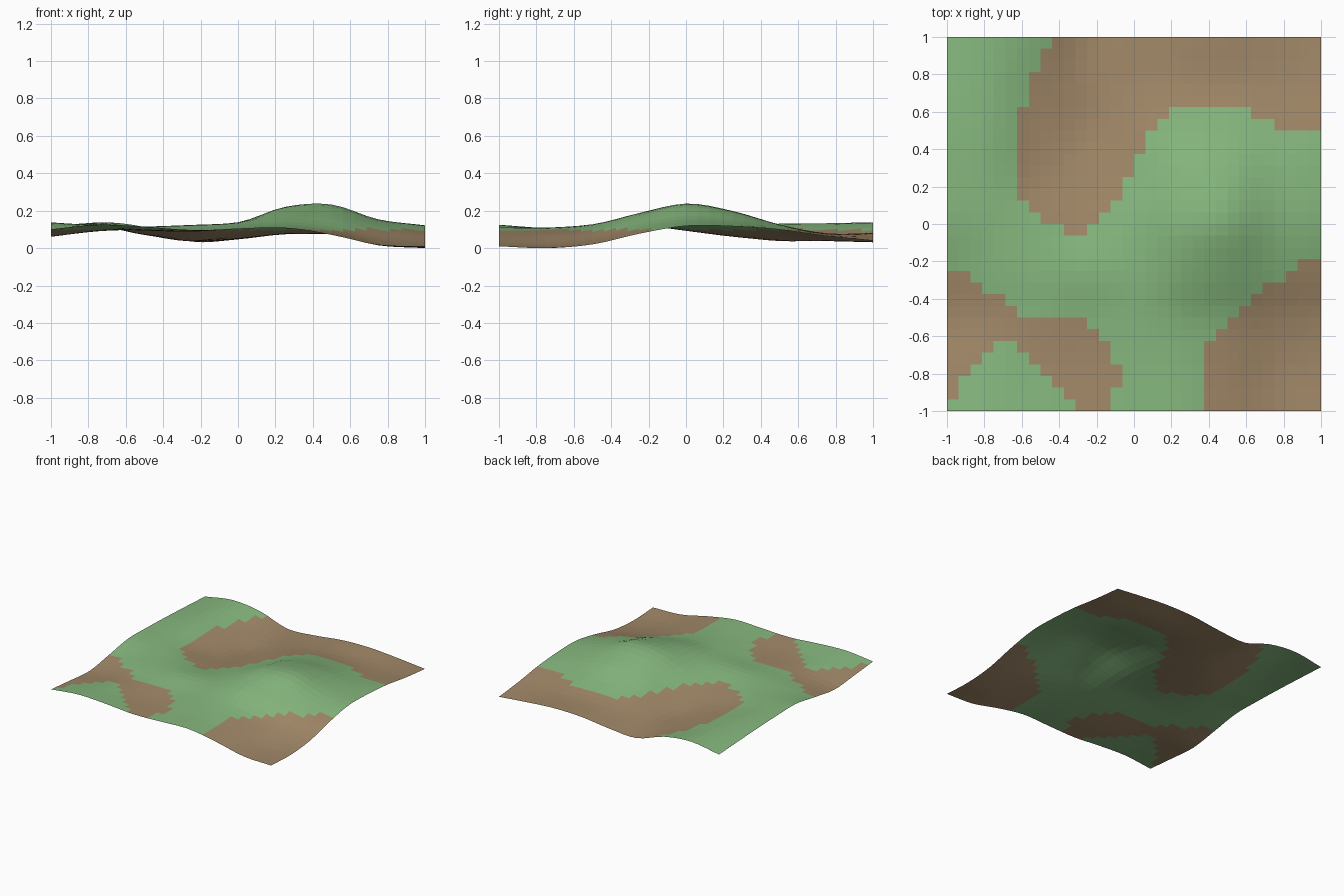
import bpy, bmesh, math

if "Cube" in bpy.data.objects:
    bpy.data.objects.remove(bpy.data.objects["Cube"])

# Control heights (in thousandths): rows run from back (y=1) to front (y=-1), columns x=-1..1
ROWS = [
    (105, 143, 118, 40, 52, 80, 85, 68, 45),
    (118, 138, 90, 44, 57, 83, 82, 75, 70),
    (130, 132, 78, 43, 83, 125, 130, 108, 104),
    (138, 125, 78, 68, 108, 188, 200, 145, 122),
    (140, 125, 107, 99, 138, 225, 238, 158, 124),
    (101, 115, 120, 129, 142, 190, 180, 120, 82),
    (66, 95, 104, 105, 122, 132, 104, 52, 25),
    (84, 111, 100, 93, 109, 113, 82, 22, 5),
    (106, 130, 120, 102, 108, 115, 76, 24, 15),
]
HEIGHTS = [[v / 1000 for v in r] for r in reversed(ROWS)]
N = 32           # cells per side
TREELINE = 0.103  # faces above this are grass


def spline(values, t):
    """Catmull-Rom through evenly spaced values, t in 0..1, ends extended linearly."""
    p = [2 * values[0] - values[1], *values, 2 * values[-1] - values[-2]]
    s = t * (len(values) - 1)
    i = min(int(s), len(values) - 2)
    f = s - i
    a, b, c, d = p[i:i + 4]
    return b + 0.5 * f * (c - a + f * (2*a - 5*b + 4*c - d + f * (3*(b - c) + d - a)))


def height(u, v):
    return spline([spline(row, u) for row in HEIGHTS], v)


def material(name, rgb):
    m = bpy.data.materials.new(name)
    m.diffuse_color = (*rgb, 1)
    m.use_nodes = True
    m.node_tree.nodes["Principled BSDF"].inputs["Base Color"].default_value = m.diffuse_color
    return m


# Terrain sheet: subdivided grid displaced by the height field
bm = bmesh.new()
bmesh.ops.create_grid(bm, x_segments=N, y_segments=N, size=1)
for v in bm.verts:
    v.co.z = height((v.co.x + 1) / 2, (v.co.y + 1) / 2)
low = min(v.co.z for v in bm.verts)

# Colour by elevation: grass high, soil low
for f in bm.faces:
    f.material_index = 0 if f.calc_center_median().z > TREELINE else 1
    f.smooth = False
for v in bm.verts:
    v.co.z -= low
bm.normal_update()

mesh = bpy.data.meshes.new("terrain")
bm.to_mesh(mesh)
bm.free()
mesh.materials.append(material("grass", (0.24, 0.48, 0.21)))
mesh.materials.append(material("soil", (0.36, 0.25, 0.14)))
bpy.context.collection.objects.link(bpy.data.objects.new("terrain", mesh))
